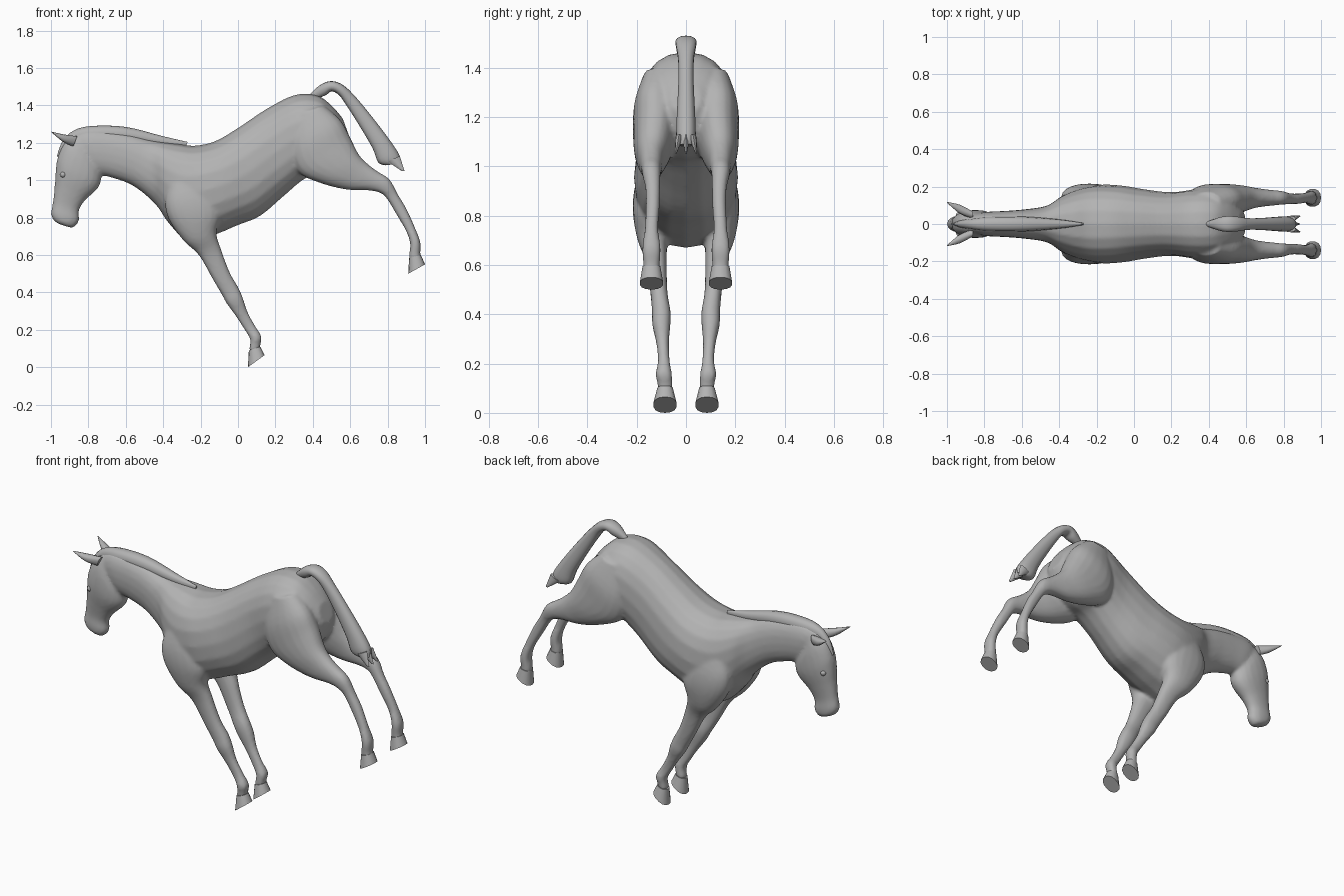
import bpy
import bmesh
from math import sin, cos, pi, copysign, radians
from mathutils import Vector

cube = bpy.data.objects.get("Cube")
if cube:
    bpy.data.objects.remove(cube, do_unlink=True)

# One plain grey for the whole animal
grey = bpy.data.materials.new("plain_grey")
grey.use_nodes = True
grey.diffuse_color = (0.45, 0.45, 0.45, 1)
shader = next(n for n in grey.node_tree.nodes if n.type == "BSDF_PRINCIPLED")
shader.inputs["Base Color"].default_value = grey.diffuse_color


def ring(upper, lower, half, side=0):
    """Cross-section in hundredths: two profile points (x, z), half width, sideways offset."""
    return Vector([value / 100 for value in (*upper, *lower, half, side)])


def blend(a, b, c, d, t):
    """Catmull-Rom blend from section b to section c."""
    return (b * 2 + (c - a) * t + (a * 2 - b * 5 + c * 4 - d) * t ** 2
            + (b * 3 - a - c * 3 + d) * t ** 3) / 2


def rounded(value, power):
    return copysign(abs(value) ** power, value)


def loft(bm, rings, mirror=1, steps=4, sides=20, power=0.88):
    """Skin a closed tube through the sections."""
    path = []
    last = len(rings) - 1
    for i in range(last):
        around = [rings[max(0, min(last, i + k))] for k in (-1, 0, 1, 2)]
        path += [blend(*around, step / steps) for step in range(steps)]
    path.append(rings[-1])

    loops = []
    for ux, uz, lx, lz, half, side in path:
        loop = []
        for k in range(sides):
            angle = 2 * pi * k / sides
            along, across = rounded(cos(angle), power), rounded(sin(angle), power)
            loop.append(bm.verts.new((
                (ux + lx) / 2 + (ux - lx) / 2 * along,
                mirror * (side + half * across),
                (uz + lz) / 2 + (uz - lz) / 2 * along)))
        loops.append(loop)

    faces = [bm.faces.new(loops[0]), bm.faces.new(loops[-1][::-1])]
    for first, second in zip(loops, loops[1:]):
        for k in range(sides):
            n = (k + 1) % sides
            faces.append(bm.faces.new((first[n], first[k], second[k], second[n])))
    bmesh.ops.recalc_face_normals(bm, faces=faces)


def finish(name, bm, sharp=50):
    """Turn the bmesh into a smooth shaded object."""
    mesh = bpy.data.meshes.new(name)
    bm.to_mesh(mesh)
    bm.free()
    mesh.materials.append(grey)
    mesh.shade_smooth()
    mesh.set_sharp_from_angle(angle=radians(sharp))
    obj = bpy.data.objects.new(name, mesh)
    bpy.context.collection.objects.link(obj)
    return obj


def part(name, rings, **options):
    bm = bmesh.new()
    loft(bm, rings, **options)
    return finish(name, bm)


# Trunk and neck, from rump to poll
trunk = [
    ring((56, 133), (60, 122), half=6),
    ring((50, 140), (56, 111), half=14),
    ring((42, 145.5), (46, 104), half=18),
    ring((30, 145.5), (36, 101), half=18.5),
    ring((15, 138), (25, 92), half=17),
    ring((0, 128), (12, 81), half=18.5),
    ring((-12, 121), (0, 76), half=20.5),
    ring((-23, 118.5), (-12, 71), half=21),
    ring((-32, 119.5), (-26, 67), half=19),
    ring((-40, 120.5), (-37, 77), half=15),
    ring((-48, 122), (-44, 87), half=10),
    ring((-58, 125), (-56, 97), half=8),
    ring((-70, 127), (-68, 101.5), half=7),
    ring((-82, 127), (-75, 103), half=6.5),
    ring((-89, 123), (-80, 105), half=5),
]

# Head, from poll to lips
head = [
    ring((-87, 125), (-76, 112), half=5),
    ring((-93, 120), (-73.5, 104), half=7),
    ring((-96.5, 112), (-73.5, 98.5), half=7.5),
    ring((-97.5, 105), (-76, 94.5), half=7),
    ring((-98, 97), (-81.5, 89.5), half=5.5),
    ring((-99, 88), (-85, 84), half=4.3),
    ring((-100, 82), (-85, 78.5), half=4.5),
    ring((-98, 78), (-87, 75.5), half=3.8),
    ring((-94, 76), (-89, 74.5), half=2),
]

# Shoulder and foreleg, down to the pastern
foreleg = [
    ring((-18, 104), (-36, 99), half=4, side=14),
    ring((-12, 92), (-39, 89), half=7, side=14),
    ring((-9, 82), (-37, 79), half=7.5, side=14),
    ring((-11.5, 72), (-29, 67.5), half=6, side=13.5),
    ring((-9, 63), (-21, 60), half=4.2, side=12),
    ring((-4.5, 51), (-13.5, 47), half=3.5, side=11),
    ring((0, 43), (-8.5, 38.5), half=3.8, side=10),
    ring((2.5, 37.5), (-6, 34), half=3.7, side=10),
    ring((5, 30), (-1, 27), half=2.6, side=9.5),
    ring((9, 22.5), (3.5, 20), half=2.4, side=9),
    ring((12.5, 16.5), (6.5, 15), half=3.3, side=9),
    ring((12, 12), (6, 10), half=3, side=8.5),
    ring((12, 10), (6, 8), half=3, side=8.5),
]
fore_hoof = [
    ring((12, 11), (5.8, 9), half=3.2, side=8.5),
    ring((14.2, 6.5), (5.3, 0), half=4.8, side=8.5),
]

# Thigh and hind leg, down to the pastern
hind_leg = [
    ring((46, 140), (30, 135), half=6, side=11),
    ring((55, 132), (28, 117), half=8.5, side=12.5),
    ring((60, 123), (32, 104.5), half=9, side=12.5),
    ring((64.5, 114), (44, 98.5), half=7.5, side=13.5),
    ring((69, 109), (58, 95), half=5.5, side=14),
    ring((75, 104.5), (70, 94.5), half=4.3, side=14),
    ring((81, 100.5), (76.5, 93), half=3.7, side=14),
    ring((85.5, 92.5), (80, 89.5), half=3, side=13.5),
    ring((90, 85), (84.5, 82), half=2.8, side=13.5),
    ring((94.5, 75), (89.5, 73.5), half=2.8, side=14),
    ring((97.5, 67), (92, 66.5), half=3.8, side=14),
    ring((97.5, 61), (91.5, 60), half=3.4, side=14),
    ring((98, 58), (91.5, 57), half=3.4, side=14),
]
hind_hoof = [
    ring((97.8, 60), (91.5, 58.5), half=3.7, side=14),
    ring((100, 55), (91, 50), half=4.8, side=14),
]

# Fuse trunk, head and legs into one smooth skin
skin = bmesh.new()
loft(skin, trunk)
loft(skin, head)
for mirror in (1, -1):
    loft(skin, foreleg, mirror)
    loft(skin, hind_leg, mirror)
body = finish("body", skin, sharp=180)
remesh = body.modifiers.new("fuse", "REMESH")
remesh.mode = "VOXEL"
remesh.voxel_size = 0.01
remesh.use_smooth_shade = True
relax = body.modifiers.new("relax", "SMOOTH")
relax.factor = 0.5
relax.iterations = 5

# Mane with forelock
part("mane", [
    ring((-27, 120.5), (-28, 117), half=0.6),
    ring((-40, 123.5), (-41, 118), half=2.5),
    ring((-60, 128.5), (-60, 120), half=4),
    ring((-78, 129), (-77, 120), half=4),
    ring((-88, 126.5), (-84, 118), half=3),
    ring((-94, 120.5), (-90, 114), half=2),
    ring((-96.8, 113), (-95, 111), half=0.5),
], sides=12)

# Tail, arched and hanging, with pointed locks at the end
part("tail", [
    ring((38, 145.5), (43, 144), half=1.5),
    ring((44, 151), (47, 145.5), half=3.5),
    ring((50, 153), (50, 147.5), half=4.3),
    ring((56, 151), (54, 145.5), half=4),
    ring((62, 145.5), (58, 140), half=3.2),
    ring((70, 136), (65, 129), half=3.2),
    ring((80, 123), (72, 117), half=3.8),
    ring((86, 114), (75, 109.5), half=4),
    ring((87, 109), (79, 108), half=3),
], sides=14)
for name, offset in (("middle", 0), ("left", 2.8), ("right", -2.8)):
    part(name + "_tail_lock", [
        ring((86.5, 113), (80, 110), half=1.6, side=offset),
        ring((89, 105), (87.5, 105), half=0.3, side=offset * 1.5),
    ], sides=8)

# Paired ears, eyes and hooves
for label, mirror in (("left", 1), ("right", -1)):
    part(label + "_ear", [
        ring((-86, 123.5), (-88, 118), half=2, side=5),
        ring((-93, 124.5), (-93.5, 120.5), half=2.4, side=8),
        ring((-100, 126), (-99.7, 125.6), half=0.3, side=11.5),
    ], mirror=mirror, sides=10)
    part(label + "_fore_hoof", fore_hoof, mirror=mirror, steps=1, sides=14)
    part(label + "_hind_hoof", hind_hoof, mirror=mirror, steps=1, sides=14)
    eye = bmesh.new()
    bmesh.ops.create_uvsphere(eye, u_segments=12, v_segments=8, radius=0.016)
    bmesh.ops.translate(eye, verts=eye.verts, vec=(-0.935, mirror * 0.05, 1.03))
    finish(label + "_eye", eye)
